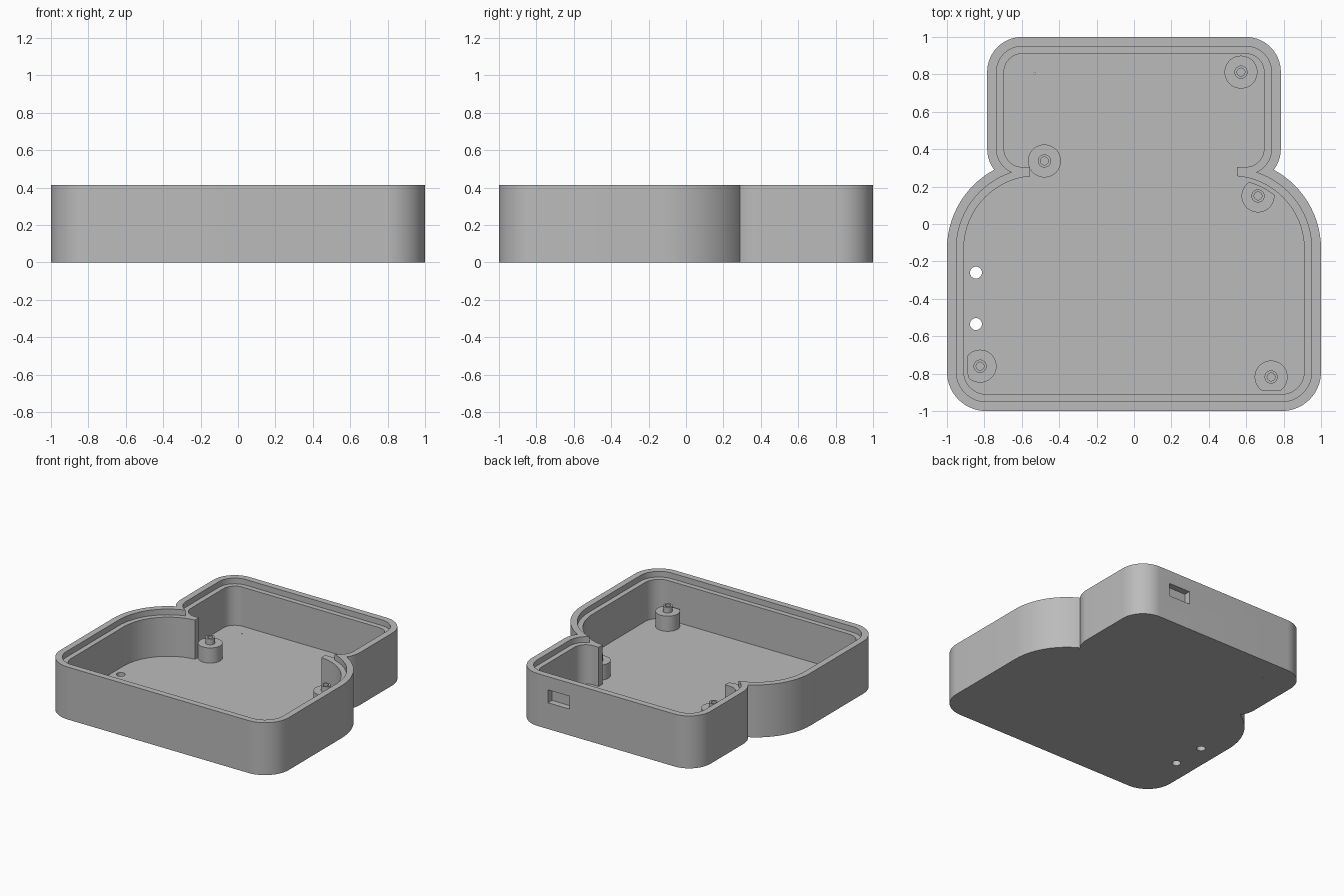
import bpy, bmesh, math
from mathutils import Matrix, Vector

cube = bpy.data.objects.get("Cube")
if cube:
    bpy.data.objects.remove(cube, do_unlink=True)

FLOOR, LEDGE, TOP = 0.06, 0.37, 0.415
LIP, WALL = 0.05, 0.09

grey = bpy.data.materials.new("matte grey plastic")
grey.use_nodes = True
colour = (0.5, 0.5, 0.5, 1)
grey.diffuse_color = colour
for node in grey.node_tree.nodes:
    if node.type == "BSDF_PRINCIPLED":
        node.inputs["Base Color"].default_value = colour


def make_object(name, bm):
    bmesh.ops.recalc_face_normals(bm, faces=bm.faces)
    mesh = bpy.data.meshes.new(name)
    bm.to_mesh(mesh)
    bm.free()
    mesh.materials.append(grey)
    obj = bpy.data.objects.new(name, mesh)
    bpy.context.collection.objects.link(obj)
    return obj


def prism(name, outline, z0, z1):
    bm = bmesh.new()
    base = bm.faces.new([bm.verts.new((x, y, z0)) for x, y in outline])
    new = bmesh.ops.extrude_face_region(bm, geom=[base])["geom"]
    verts = [g for g in new if isinstance(g, bmesh.types.BMVert)]
    bmesh.ops.translate(bm, verts=verts, vec=(0, 0, z1 - z0))
    return make_object(name, bm)


def rounded_outline(half, y0, y1, r_front, r_back, inset, steps=20):
    """Rectangle with separate front and back corner radii, offset inwards."""
    points = []
    corners = ((1, y0, r_front, -90), (1, y1, r_back, 0),
               (-1, y1, r_back, 90), (-1, y0, r_front, 180))
    for side, y, r, start in corners:
        cx = side * (half - r)
        cy = y + r if y == y0 else y - r
        for i in range(steps + 1):
            a = math.radians(start + 90 * i / steps)
            points.append((cx + (r - inset) * math.cos(a), cy + (r - inset) * math.sin(a)))
    return points


def front_room(inset):
    return rounded_outline(1, -1, 0.347, 0.21, 0.48, inset)


def back_room(inset):
    return rounded_outline(0.785, 0.215, 1, 0.187, 0.187, inset)


def circle(x, y, r, n=32):
    return [(x + r * math.cos(math.tau * i / n), y + r * math.sin(math.tau * i / n))
            for i in range(n)]


def rectangle(x0, x1, y0, y1):
    return [(x0, y0), (x1, y0), (x1, y1), (x0, y1)]


def boolean(target, tool, operation):
    mod = target.modifiers.new("cut", "BOOLEAN")
    mod.object, mod.operation, mod.solver = tool, operation, "EXACT"
    bpy.context.view_layer.objects.active = target
    bpy.ops.object.modifier_apply(modifier=mod.name)
    bpy.data.objects.remove(tool, do_unlink=True)


def smooth(obj):
    bpy.ops.object.select_all(action="DESELECT")
    obj.select_set(True)
    bpy.context.view_layer.objects.active = obj
    bpy.ops.object.shade_smooth_by_angle(angle=math.radians(25))


# Outer case body
case = prism("case_shell", front_room(0), 0, TOP)
boolean(case, prism("back_body", back_room(0), 0, TOP), "UNION")

# Two rooms, the opening between them, and the recessed lip
cutters = [
    (front_room(WALL), FLOOR, 0.6),
    (back_room(WALL), FLOOR, 0.6),
    (rectangle(-0.556, 0.551, 0.1, 0.5), FLOOR, 0.6),
    (front_room(LIP), LEDGE, 0.6),
    (back_room(LIP), LEDGE, 0.6),
    # Port recess in the back wall
    (rectangle(0.32, 0.508, 0.95, 1.1), 0.208, 0.31),
    # Floor holes
    (circle(-0.845, -0.26, 0.032), -0.1, 0.2),
    (circle(-0.845, -0.535, 0.032), -0.1, 0.2),
    (circle(-0.53, 0.805, 0.004, 8), -0.1, 0.2),
]
for outline, z0, z1 in cutters:
    boolean(case, prism("cutter", outline, z0, z1), "DIFFERENCE")
smooth(case)


# Screw posts: wide boss with a hollow peg on top
def screw_post(name, x, y, clipped):
    profile = [(0, 0.14), (0.021, 0.14), (0.021, 0.225), (0.035, 0.225),
               (0.035, 0.18), (0.088, 0.18), (0.088, FLOOR), (0, FLOOR)]
    bm = bmesh.new()
    verts = [bm.verts.new((r, 0, z)) for r, z in profile]
    edges = [bm.edges.new(pair) for pair in zip(verts, verts[1:])]
    bmesh.ops.spin(bm, geom=verts + edges, axis=(0, 0, 1), cent=(0, 0, 0),
                   angle=math.tau, steps=40, use_duplicate=False)
    bmesh.ops.remove_doubles(bm, verts=bm.verts, dist=0.0005)
    bmesh.ops.transform(bm, matrix=Matrix.Translation(Vector((x, y, 0))), verts=bm.verts)
    post = make_object(name, bm)
    if clipped:
        boolean(post, prism("clip", front_room(0.11), -0.1, 0.5), "INTERSECT")
    smooth(post)


screw_post("back_left_post", 0.572, 0.812, False)
screw_post("middle_right_post", -0.479, 0.337, False)
screw_post("middle_left_post", 0.663, 0.15, True)
screw_post("front_right_post", -0.823, -0.76, True)
screw_post("front_left_post", 0.733, -0.818, True)
